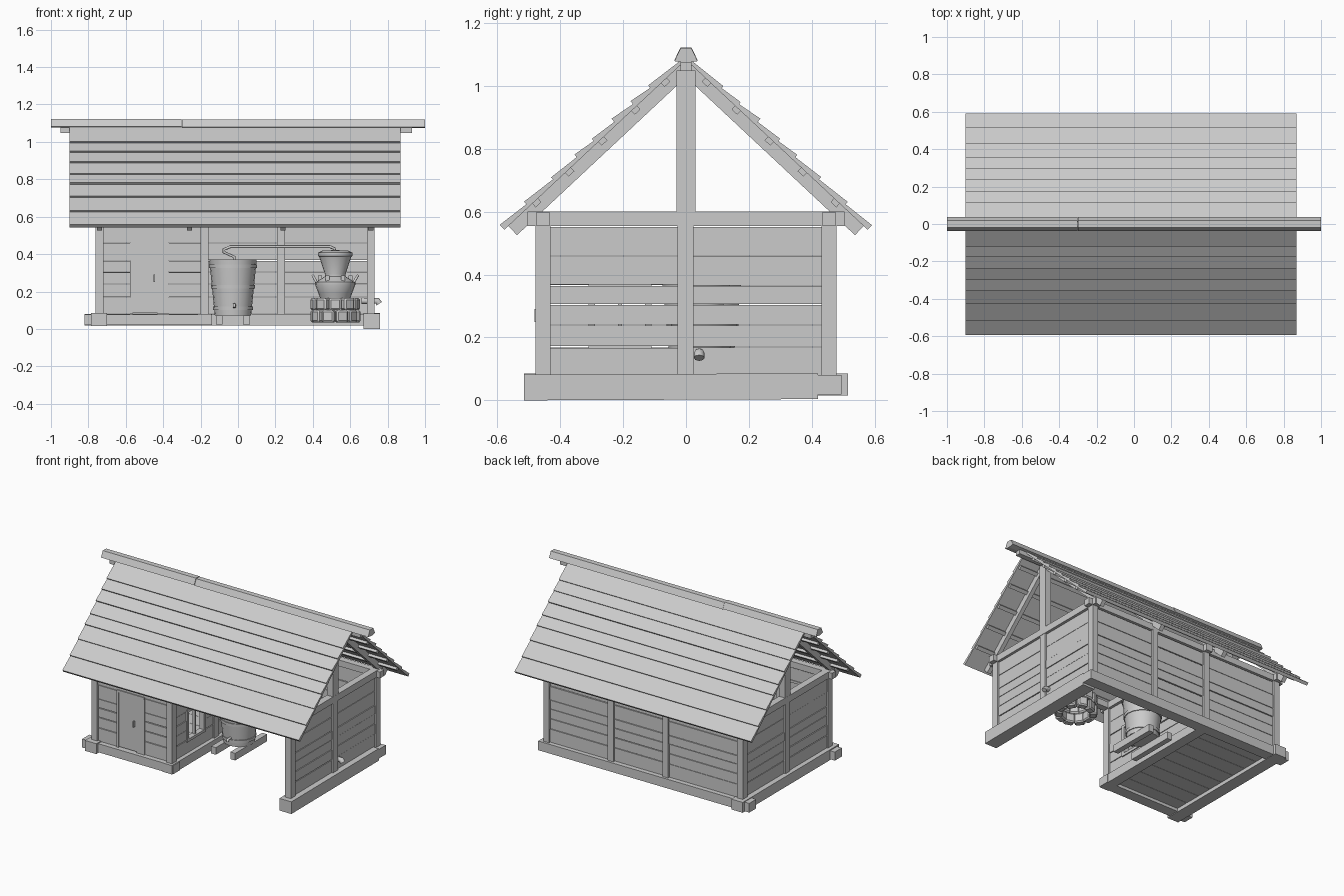
import bpy, bmesh, math, random
from mathutils import Vector

random.seed(4)
if bpy.data.objects.get("Cube"):
    bpy.data.objects.remove(bpy.data.objects["Cube"])

wood = bpy.data.materials.new("weathered grey")
wood.use_nodes = True
GREY = (0.6, 0.6, 0.6, 1)
wood.diffuse_color = GREY
wood.node_tree.nodes["Principled BSDF"].inputs["Base Color"].default_value = GREY


def finish(name, bm, smooth=False):
    bmesh.ops.recalc_face_normals(bm, faces=bm.faces)
    me = bpy.data.meshes.new(name)
    bm.to_mesh(me)
    bm.free()
    me.materials.append(wood)
    ob = bpy.data.objects.new(name, me)
    bpy.context.scene.collection.objects.link(ob)
    if smooth:
        bpy.ops.object.select_all(action='DESELECT')
        ob.select_set(True)
        bpy.context.view_layer.objects.active = ob
        bpy.ops.object.shade_smooth_by_angle()
    return ob


def box(name, x, y, z):
    """Block between the given (low, high) ranges."""
    bm = bmesh.new()
    bmesh.ops.create_cube(bm, size=1)
    for v in bm.verts:
        v.co = [r[0] + (c + 0.5) * (r[1] - r[0]) for r, c in zip((x, y, z), v.co)]
    return finish(name, bm)


def prism(name, profile, x0, x1):
    """Extrude a (y, z) profile along x."""
    bm = bmesh.new()
    face = bm.faces.new([bm.verts.new((x0, y, z)) for y, z in profile])
    ext = bmesh.ops.extrude_face_region(bm, geom=[face])
    bmesh.ops.translate(bm, vec=(x1 - x0, 0, 0),
                        verts=[g for g in ext["geom"] if isinstance(g, bmesh.types.BMVert)])
    return finish(name, bm)


def lathe(name, profile, centre, sides=20):
    """Turn an (r, z) profile around a vertical axis."""
    bm = bmesh.new()
    vs = [bm.verts.new((r, 0, z)) for r, z in profile]
    es = [bm.edges.new(p) for p in zip(vs, vs[1:])]
    bmesh.ops.spin(bm, geom=vs + es, cent=(0, 0, 0), axis=(0, 0, 1),
                   angle=math.tau, steps=sides)
    bmesh.ops.remove_doubles(bm, verts=bm.verts, dist=0.0005)
    bmesh.ops.translate(bm, vec=(centre[0], centre[1], 0), verts=bm.verts)
    return finish(name, bm, True)


def pipe(name, points, radius):
    cu = bpy.data.curves.new(name, 'CURVE')
    cu.dimensions = '3D'
    cu.bevel_depth = radius
    cu.bevel_resolution = 2
    cu.use_fill_caps = True
    sp = cu.splines.new('POLY')
    sp.points.add(len(points) - 1)
    for p, co in zip(sp.points, points):
        p.co = (*co, 1)
    cu.materials.append(wood)
    ob = bpy.data.objects.new(name, cu)
    bpy.context.scene.collection.objects.link(ob)


BOARDS = [0.08, 0.17, 0.24, 0.305, 0.365, 0.46, 0.552]


def wall(name, along_x, at, a0, a1, hole=None):
    """Horizontal boards in one bay, leaving out an optional hole (a, a, z, z)."""
    for z0, z1 in zip(BOARDS, BOARDS[1:]):
        spans = [(a0, a1)]
        if hole and hole[2] < (z0 + z1) / 2 < hole[3]:
            spans = [(a0, hole[0]), (hole[1], a1)]
        t = random.uniform(0.009, 0.013)
        gap = random.uniform(0.001, 0.003)
        for s in spans:
            thick = (at - t, at + t)
            zr = (z0 + gap, z1 - gap)
            box(name, *((s, thick, zr) if along_x else (thick, s, zr)))


XL, XM, XB, XR, Y = -0.74, -0.18, 0.23, 0.71, 0.455

# Ground sills
box("back_sill", (-0.82, 0.76), (0.42, 0.495), (0.018, 0.08))
box("front_sill", (-0.82, -0.14), (-0.495, -0.42), (0.02, 0.078))
box("left_sill", (-0.785, -0.7), (-0.515, 0.515), (0.015, 0.085))
box("inner_sill", (-0.215, -0.145), (-0.5, 0.45), (0.02, 0.08))
right_sill = box("right_sill", (0.67, 0.76), (-0.515, 0.42), (0.004, 0.086))
for v in right_sill.data.vertices:
    if v.co.y < 0:
        v.co.z -= 0.004

# Floor boards of the closed room
for i in range(8):
    y = -0.44 + i * 0.11
    box("floor_board", (-0.72, -0.2), (y + 0.001, y + 0.109), (0.04, 0.056))

# Posts
for x in (XL, XM, XB, XR):
    for y in (-Y, Y):
        if x == XB and y < 0:
            continue
        box("post", (x - 0.021, x + 0.021), (y - 0.024, y + 0.024), (0.075, 0.56))
for x in (XL, XM, XR):
    box("middle_post", (x - 0.021, x + 0.021), (-0.027, 0.024), (0.08, 0.56))

# Wall boards
for a, b in ((XL, XM), (XM, XB), (XB, XR)):
    wall("back_wall_board", True, Y, a + 0.02, b - 0.02)
for x in (XL, XM, XR):
    window = (-0.3, -0.12, 0.17, 0.365) if x == XM else None
    wall("side_wall_board", False, x, -Y + 0.02, -0.025, window)
    wall("side_wall_board", False, x, 0.022, Y - 0.02)
wall("front_wall_board", True, -Y, XL + 0.02, XM - 0.02, (-0.57, -0.37, 0.08, 0.46))

# Door with frame, and handle
box("door", (-0.565, -0.43), (-0.468, -0.45), (0.085, 0.455))
box("door_post", (-0.43, -0.37), (-0.472, -0.438), (0.08, 0.46))
box("door_jamb", (-0.578, -0.564), (-0.474, -0.438), (0.08, 0.46))
box("door_lintel", (-0.578, -0.37), (-0.474, -0.438), (0.452, 0.468))
box("door_handle", (-0.452, -0.444), (-0.482, -0.466), (0.25, 0.29))

# Window frame and bar in the inner wall
fx = (XM - 0.018, XM + 0.018)
for y in (-0.3, -0.12):
    box("window_jamb", fx, (y - 0.01, y + 0.01), (0.16, 0.375))
for z in (0.168, 0.367):
    box("window_rail", fx, (-0.31, -0.11), (z - 0.009, z + 0.009))
box("window_bar", (XM - 0.008, XM + 0.008), (-0.216, -0.204), (0.17, 0.365))

# Top plates, tie beams, king posts, ridge beam
for y in (-Y, Y):
    box("wall_plate", (-0.79, 0.76), (y - 0.022, y + 0.022), (0.556, 0.598))
for x in (XL, XM, XR):
    box("tie_beam", (x - 0.023, x + 0.023), (-0.505, 0.505), (0.555, 0.6))
for x in (XL, XR):
    box("king_post", (x - 0.022, x + 0.022), (-0.03, 0.03), (0.6, 1.05))
box("ridge_beam", (-0.95, 0.93), (-0.018, 0.018), (1.047, 1.078))

# Roof slopes: rafters, battens and overlapping boards
SLOPE = 0.935
NORMAL = Vector((SLOPE, 1)).normalized()


def on_roof(y, lift):
    return Vector((y, 1.083 - SLOPE * y)) + NORMAL * lift


EDGES = [0.578, 0.50, 0.415, 0.34, 0.285, 0.22, 0.16, 0.105, 0.02]
for side in (-1, 1):
    def slab(name, y0, y1, low, high_a, high_b, x0, x1):
        pts = [on_roof(y0, low), on_roof(y1, low), on_roof(y1, high_a), on_roof(y0, high_b)]
        prism(name, [(side * p.x, p.y) for p in pts], x0, x1)

    for x in (XL, -0.26, 0.24, XR):
        slab("rafter", 0.0, 0.565, -0.04, 0, 0, x - 0.014, x + 0.014)
    for y in (0.07, 0.165, 0.27, 0.375, 0.48):
        slab("batten", y - 0.009, y + 0.009, -0.016, 0.002, 0.002, -0.88, 0.86)
    for y0, y1 in zip(EDGES, EDGES[1:]):
        top = random.uniform(0.02, 0.026)
        slab("roof_board", y0, max(y1 - 0.012, 0.0), 0, 0.01, top, -0.9, 0.87)

# Ridge cap in two lengths
CAP = [(-0.037, 1.082), (-0.018, 1.122), (0.018, 1.122), (0.037, 1.082), (0, 1.076)]
prism("ridge_cap", CAP, -1.0, -0.302)
prism("ridge_cap", [(y, z - 0.003) for y, z in CAP], -0.3, 1.0)

# Barrel on two bearers
BC = (-0.027, 0.05)
lathe("barrel", [(0, 0.072), (0.097, 0.072), (0.127, 0.372), (0.113, 0.372),
                 (0.111, 0.345), (0, 0.345)], BC, 18)
for z in (0.11, 0.225, 0.335):
    r = 0.097 + (z - 0.072) * 0.1
    lathe("barrel_hoop", [(r, z - 0.01), (r + 0.005, z - 0.01), (r + 0.006, z + 0.01),
                          (r, z + 0.01)], BC, 18)
for x in (-0.1, 0.045):
    box("barrel_bearer", (x - 0.018, x + 0.018), (-0.12, 0.22), (0.025, 0.073))
pipe("barrel_tap", [(-0.02, -0.04, 0.13), (-0.02, -0.08, 0.13), (-0.02, -0.085, 0.115)], 0.008)

# Stone hearth: two rings of rough blocks
MC = (0.52, 0.06)
for ring, (z0, z1) in enumerate(((0.035, 0.1), (0.1, 0.165))):
    for i in range(10):
        bm = bmesh.new()
        bmesh.ops.create_cube(bm, size=1)
        bmesh.ops.bevel(bm, geom=bm.edges[:], offset=0.14, segments=1, affect='EDGES')
        for v in bm.verts:
            v.co = (v.co.x * 0.05, v.co.y * 0.066, (v.co.z + 0.5) * (z1 - z0) + z0)
        ob = finish("hearth_stone", bm)
        a = (i + ring / 2) * math.tau / 10
        r = 0.105 + random.uniform(-0.006, 0.006)
        ob.location = (MC[0] + r * math.cos(a), MC[1] + r * math.sin(a), 0)
        ob.rotation_euler.z = a

# Kettle with flared head
lathe("kettle", [(0, 0.15), (0.075, 0.15), (0.09, 0.19), (0.107, 0.235), (0.107, 0.25),
                 (0.08, 0.265), (0.056, 0.28), (0.056, 0.295), (0.086, 0.385),
                 (0.092, 0.39), (0.092, 0.408), (0.07, 0.418), (0, 0.422)], MC, 20)
for s in (-1, 1):
    x = MC[0] + s * 0.1
    pipe("kettle_handle", [(x, 0.03, 0.25), (x + s * 0.02, 0.035, 0.285),
                           (x + s * 0.02, 0.085, 0.285), (x, 0.09, 0.25)], 0.007)
for i in range(6):
    a = i * math.tau / 6
    x, y = MC[0] + 0.082 * math.cos(a), MC[1] + 0.082 * math.sin(a)
    box("kettle_clamp", (x - 0.01, x + 0.01), (y - 0.01, y + 0.01), (0.25, 0.285))

# Pipe from kettle to barrel, and drain through the side wall
pipe("transfer_pipe", [(-0.02, 0.05, 0.34), (-0.02, 0.05, 0.385), (-0.075, 0.05, 0.41),
                       (-0.075, 0.05, 0.425), (-0.04, 0.05, 0.44), (0.49, 0.06, 0.44),
                       (0.515, 0.06, 0.43), (0.52, 0.06, 0.4)], 0.008)
pipe("drain_spout", [(0.66, 0.042, 0.15), (0.745, 0.042, 0.15), (0.755, 0.042, 0.135)], 0.017)
